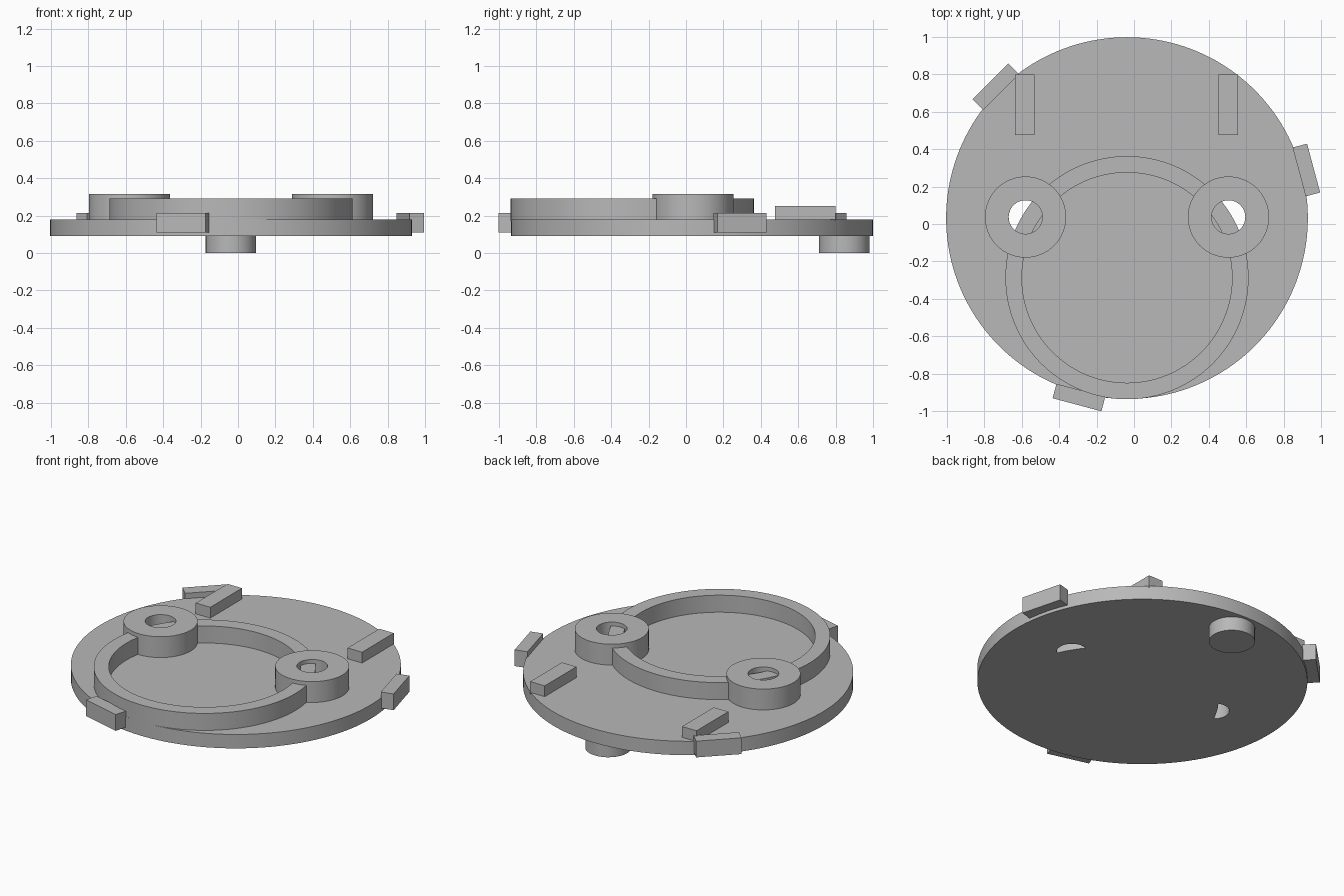
import bpy
import bmesh
from math import radians, cos, sin, pi
from mathutils import Vector

cube = bpy.data.objects.get("Cube")
if cube:
    bpy.data.objects.remove(cube, do_unlink=True)

# Single matte grey
grey = bpy.data.materials.new("light_grey")
grey.use_nodes = True
grey.diffuse_color = (0.48, 0.48, 0.48, 1)
grey.node_tree.nodes["Principled BSDF"].inputs["Base Color"].default_value = grey.diffuse_color

CENTRE = Vector((-0.0375, 0.0315))
BASE, DECK = 0.09, 0.18
RING_CENTRE, RING_R = (-0.0375, -0.287), 0.65
BOSS_CENTRES = {"left": (0.505, 0.037), "right": (-0.58, 0.037)}
HOLE_R = 0.09


def finish(name, bm):
    bmesh.ops.recalc_face_normals(bm, faces=bm.faces)
    mesh = bpy.data.meshes.new(name)
    bm.to_mesh(mesh)
    bm.free()
    mesh.materials.append(grey)
    obj = bpy.data.objects.new(name, mesh)
    bpy.context.collection.objects.link(obj)
    return obj


def smooth(obj):
    bpy.ops.object.select_all(action="DESELECT")
    obj.select_set(True)
    bpy.context.view_layer.objects.active = obj
    bpy.ops.object.shade_smooth_by_angle(angle=radians(30))


def cylinder(name, centre, radius, z0, z1, sides=96):
    bm = bmesh.new()
    bmesh.ops.create_cone(bm, cap_ends=True, segments=sides,
                          radius1=radius, radius2=radius, depth=z1 - z0)
    bmesh.ops.translate(bm, verts=bm.verts, vec=(*centre, (z0 + z1) / 2))
    return finish(name, bm)


def tube(name, centre, outer, inner, z0, z1, sides=96):
    """Revolve a rectangular section into a closed ring."""
    bm = bmesh.new()
    section = [(outer, z0), (outer, z1), (inner, z1), (inner, z0)]
    loops = []
    for i in range(sides):
        a = 2 * pi * i / sides
        loops.append([bm.verts.new((centre[0] + r * cos(a), centre[1] + r * sin(a), z))
                      for r, z in section])
    for i, here in enumerate(loops):
        there = loops[(i + 1) % sides]
        for j in range(4):
            k = (j + 1) % 4
            bm.faces.new((here[j], there[j], there[k], here[k]))
    obj = finish(name, bm)
    smooth(obj)
    return obj


def block(name, centre, size, angle=0):
    bm = bmesh.new()
    bmesh.ops.create_cube(bm, size=1)
    bmesh.ops.scale(bm, verts=bm.verts, vec=size)
    obj = finish(name, bm)
    obj.location = centre
    obj.rotation_euler.z = angle
    return obj


def subtract(target, cutter):
    mod = target.modifiers.new("cut", "BOOLEAN")
    mod.operation = "DIFFERENCE"
    mod.solver = "EXACT"
    mod.object = cutter
    bpy.context.view_layer.objects.active = target
    bpy.ops.object.modifier_apply(modifier=mod.name)
    bpy.data.objects.remove(cutter, do_unlink=True)


# Base plate, with crescent openings left outside the ring
plate = cylinder("base_plate", CENTRE, 0.967, BASE, DECK, 160)
for centre in BOSS_CENTRES.values():
    hole = cylinder("hole_cutter", centre, HOLE_R, 0, 0.4, 48)
    subtract(hole, cylinder("ring_cutter", RING_CENTRE, RING_R, -0.1, 0.5, 128))
    subtract(plate, hole)
smooth(plate)

# Raised ring and the two hollow bosses on it
tube("raised_ring", RING_CENTRE, RING_R, 0.562, DECK - 0.01, 0.29, 128)
for side, centre in BOSS_CENTRES.items():
    tube(side + "_boss", centre, 0.217, HOLE_R, DECK - 0.01, 0.315, 64)

# Two upright bars on the deck
for side, x in (("left", 0.503), ("right", -0.583)):
    block(side + "_bar", (x, 0.637, 0.21), (0.104, 0.324, 0.08))

# Three tabs spaced evenly round the rim
for name, degrees in (("left_tab", 15), ("back_tab", 135), ("front_tab", 255)):
    a = radians(degrees)
    spot = CENTRE + 0.993 * Vector((cos(a), sin(a)))
    block(name, (*spot, 0.1625), (0.08, 0.27, 0.105), a)

# Round foot underneath
smooth(cylinder("foot_peg", (-0.0375, 0.847), 0.135, 0, BASE + 0.01, 48))
